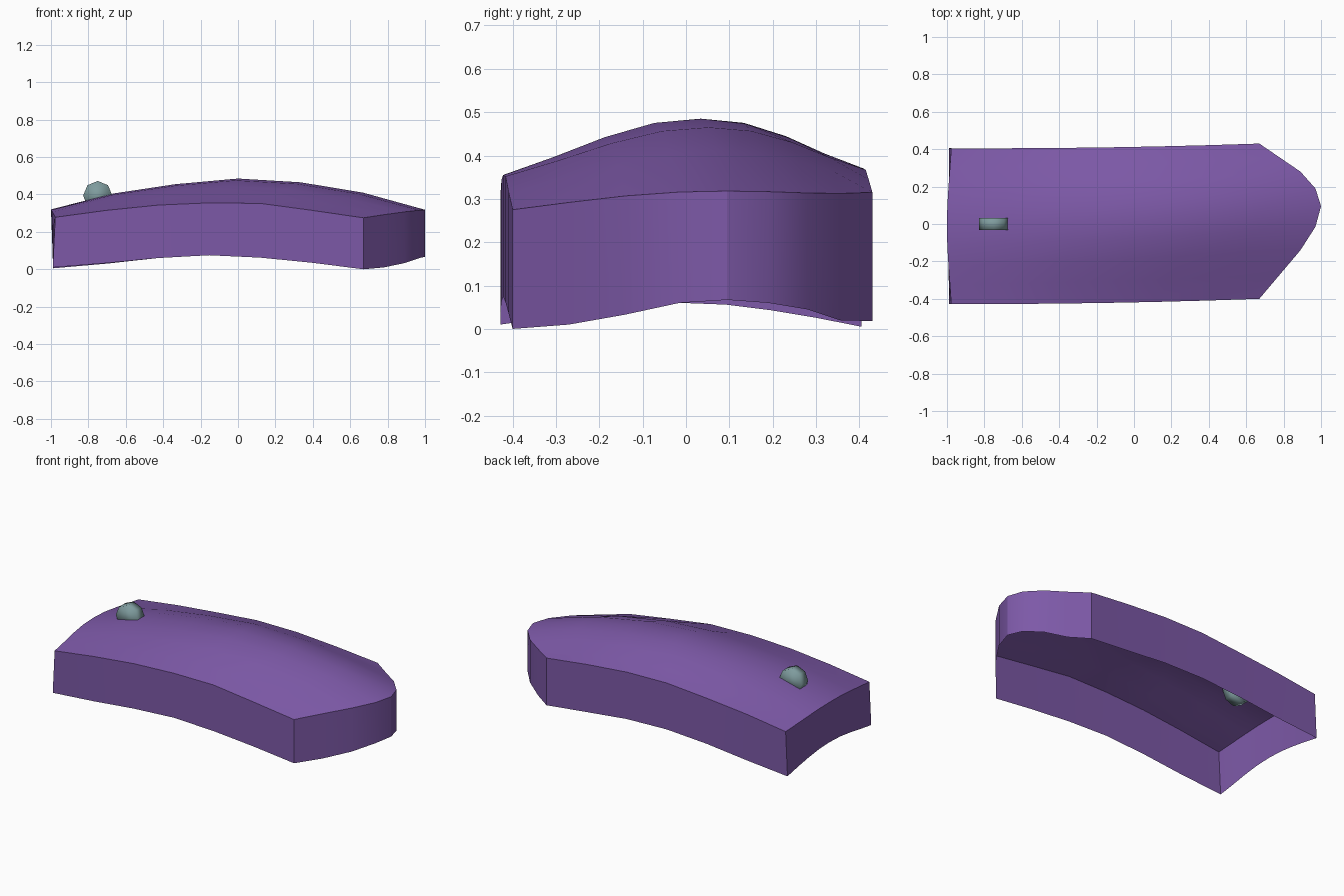
import bpy, bmesh, math
from mathutils import Matrix

if "Cube" in bpy.data.objects:
    bpy.data.objects.remove(bpy.data.objects["Cube"])


def add_object(name, bm, color, angle):
    bmesh.ops.recalc_face_normals(bm, faces=bm.faces)
    mesh = bpy.data.meshes.new(name)
    bm.to_mesh(mesh)
    bm.free()
    mat = bpy.data.materials.new(name + "_colour")
    mat.diffuse_color = color
    mat.use_nodes = True
    mat.node_tree.nodes["Principled BSDF"].inputs["Base Color"].default_value = mat.diffuse_color
    mesh.materials.append(mat)
    ob = bpy.data.objects.new(name, mesh)
    bpy.context.collection.objects.link(ob)
    bpy.ops.object.select_all(action='DESELECT')
    bpy.context.view_layer.objects.active = ob
    ob.select_set(True)
    bpy.ops.object.shade_smooth_by_angle(angle=math.radians(angle))
    return ob


def lerp(a, b, t):
    return a + (b - a) * t


# Domed shell: lengthwise heights of the crown and of both side edges
crown = [.32, .405, .455, .485, .465, .41, .318]
front_edge = [.278, .315, .343, .355, .352, .315, .275]
back_edge = [.283, .32, .347, .37, .367, .345, .315]
dome = [0, .31, .66, .92, 1, .92, .66, .31, 0]
# Rounded nose outline, and height of the skirt below it
nose_x = [.67, .78, .89, .97, 1, .97, .89, .78, .67]
nose_y = [-.40, -.27, -.14, -.015, .095, .19, .28, .355, .43]
nose_low = [0, .01, .033, .06, .067, .06, .045, .02, .018]
front_low = [.01, .033, .06, .075, .062, .035, .003]
back_low = [.005, .03, .06, .078, .072, .045, .018]
rows, cols = len(crown), len(dome)

bm = bmesh.new()
grid = []
for i in range(rows):
    t, line = i / (rows - 1), []
    for j, f in enumerate(dome):
        v = j / (cols - 1)
        edge = lerp(front_edge[i], back_edge[i], v)
        bow = .032 * t * (1 - t)
        line.append(bm.verts.new((lerp(-.977 - .023 * f, nose_x[j], t),
                                  lerp(lerp(-.428, .405, v), nose_y[j], t) - bow,
                                  lerp(edge, crown[i], f))))
    grid.append(line)
for i in range(rows - 1):
    for j in range(cols - 1):
        bm.faces.new((grid[i][j], grid[i + 1][j], grid[i + 1][j + 1], grid[i][j + 1]))

# Skirt walls all round, open underneath
loop = [(i, 0) for i in range(rows)]
loop += [(rows - 1, j) for j in range(1, cols)]
loop += [(i, cols - 1) for i in range(rows - 2, -1, -1)]
loop += [(0, j) for j in range(cols - 2, 0, -1)]
low = []
for i, j in loop:
    co = grid[i][j].co.copy()
    if i == 0:
        co.x, co.z = -.99, lerp(.01, .06, dome[j])
    if i == rows - 1:
        co.z = nose_low[j]
    elif j == 0:
        co.z = front_low[i]
    elif j == cols - 1:
        co.z = back_low[i]
    low.append(bm.verts.new(co))
for k, (i, j) in enumerate(loop):
    n = (k + 1) % len(loop)
    a, b = loop[n]
    bm.faces.new((grid[i][j], low[k], low[n], grid[a][b]))
add_object("shell", bm, (.205, .10, .39, 1), 30)

# Small octagonal wheel set through the shell, softly shaded all over
bm = bmesh.new()
bmesh.ops.create_cone(bm, cap_ends=True, segments=8, radius1=.078, radius2=.078, depth=.066,
                      matrix=Matrix.Translation((-.75, 0, .394)) @ Matrix.Rotation(math.pi / 2, 4, 'X'))
add_object("wheel", bm, (.21, .33, .34, 1), 180)
